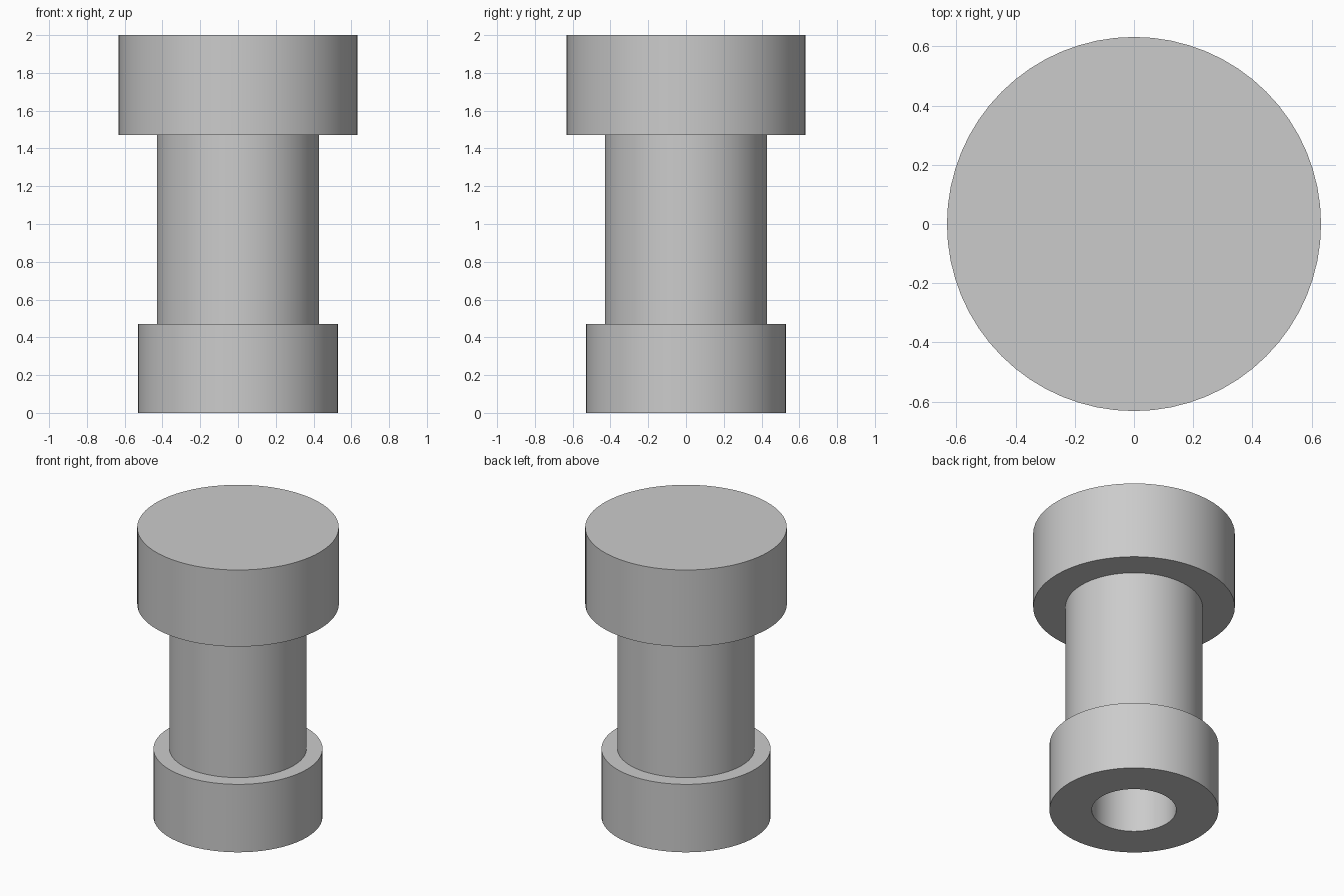
import bpy
import bmesh
import math

cube = bpy.data.objects.get("Cube")
if cube:
    bpy.data.objects.remove(cube, do_unlink=True)

SEGMENTS = 64

grey = bpy.data.materials.new("plain grey")
grey.use_nodes = True
colour = (0.6, 0.6, 0.6, 1)
grey.diffuse_color = colour
grey.node_tree.nodes["Principled BSDF"].inputs["Base Color"].default_value = colour


def lathe(name, profile):
    """Spin a (radius, height) profile around the z axis."""
    bm = bmesh.new()
    verts = [bm.verts.new((r, 0, z)) for r, z in profile]
    edges = [bm.edges.new(pair) for pair in zip(verts, verts[1:])]
    bmesh.ops.spin(bm, geom=verts + edges, cent=(0, 0, 0), axis=(0, 0, 1),
                   angle=math.tau, steps=SEGMENTS, use_duplicate=False)
    bmesh.ops.remove_doubles(bm, verts=bm.verts, dist=0.0001)
    bmesh.ops.recalc_face_normals(bm, faces=bm.faces)
    mesh = bpy.data.meshes.new(name)
    bm.to_mesh(mesh)
    bm.free()
    mesh.materials.append(grey)
    obj = bpy.data.objects.new(name, mesh)
    bpy.context.collection.objects.link(obj)
    bpy.ops.object.select_all(action="DESELECT")
    obj.select_set(True)
    bpy.context.view_layer.objects.active = obj
    bpy.ops.object.shade_smooth_by_angle(angle=math.radians(30))
    return obj


# Wide solid head, narrow shank, stepped foot and a blind bore from below
BORE, SHANK, FOOT, HEAD = 0.265, 0.43, 0.53, 0.632
FOOT_TOP, HEAD_BASE, TOP = 0.47, 1.47, 2.0
lathe("stepped_post", [
    (0, TOP), (HEAD, TOP), (HEAD, HEAD_BASE), (SHANK, HEAD_BASE),
    (SHANK, FOOT_TOP), (FOOT, FOOT_TOP), (FOOT, 0),
    (BORE, 0), (BORE, HEAD_BASE), (0, HEAD_BASE),
])
